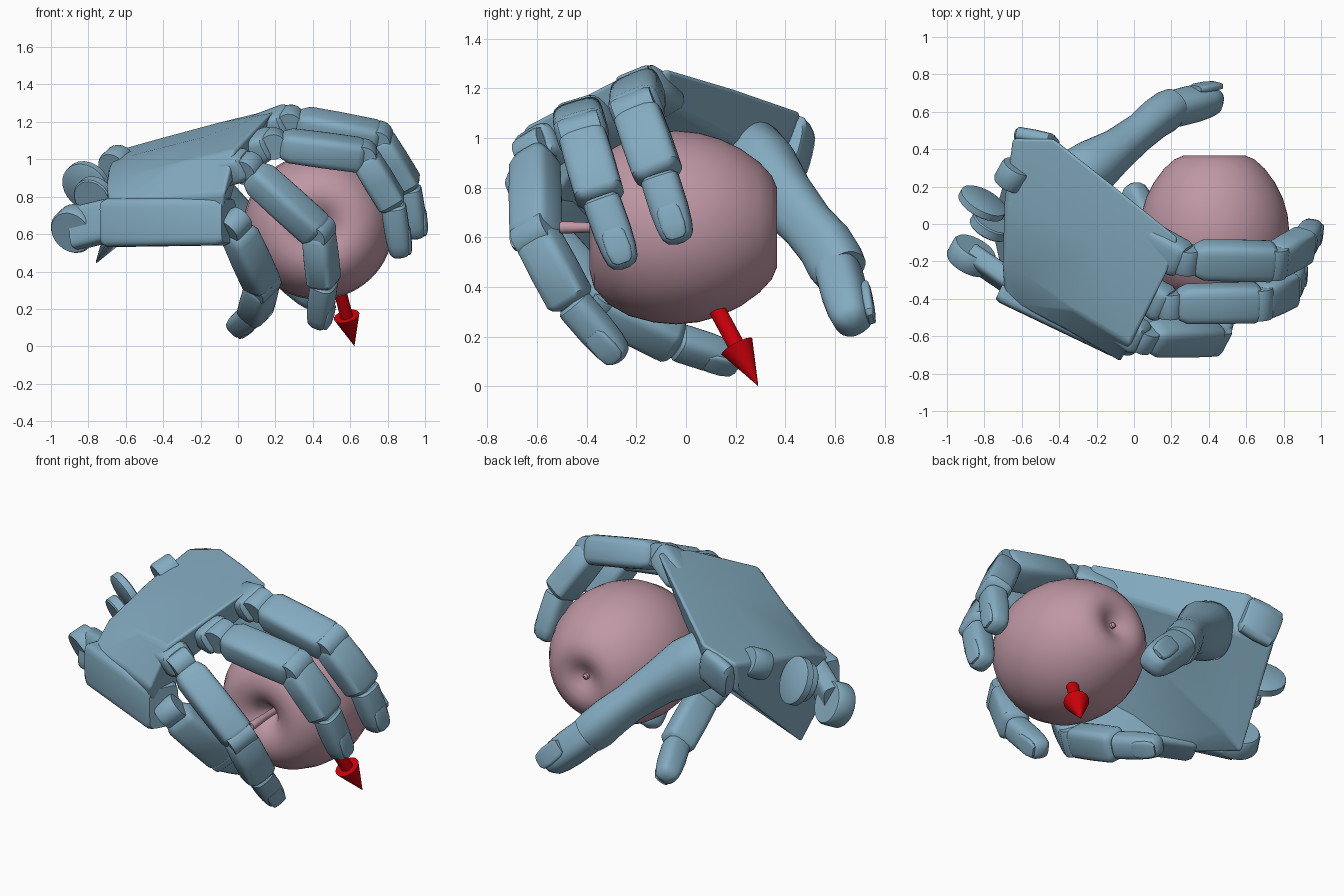
import bpy, bmesh, math
from mathutils import Vector as V

if "Cube" in bpy.data.objects:
    bpy.data.objects.remove(bpy.data.objects["Cube"])


def material(name, rgb):
    m = bpy.data.materials.new(name)
    m.diffuse_color = (*rgb, 1)
    m.use_nodes = True
    m.node_tree.nodes["Principled BSDF"].inputs["Base Color"].default_value = m.diffuse_color
    return m


BLUE = material("steel_blue", (0.23, 0.41, 0.53))
PINK = material("dusty_pink", (0.52, 0.31, 0.37))
RED = material("red", (0.6, 0.0, 0.003))


def loft(name, rings, mat, angle=35, bevel=0):
    # skin a list of equal-length point rings and cap both ends
    bm = bmesh.new()
    rows = [[bm.verts.new(p) for p in r] for r in rings]
    n = len(rows[0])
    for a, b in zip(rows, rows[1:]):
        for i in range(n):
            bm.faces.new((a[i], a[(i + 1) % n], b[(i + 1) % n], b[i]))
    bm.faces.new(rows[0])
    bm.faces.new(rows[-1])
    bmesh.ops.recalc_face_normals(bm, faces=bm.faces)
    me = bpy.data.meshes.new(name)
    bm.to_mesh(me)
    bm.free()
    ob = bpy.data.objects.new(name, me)
    bpy.context.collection.objects.link(ob)
    me.materials.append(mat)
    if bevel:
        mod = ob.modifiers.new("bevel", "BEVEL")
        mod.width, mod.segments = bevel, 3
    bpy.ops.object.select_all(action='DESELECT')
    ob.select_set(True)
    bpy.context.view_layer.objects.active = ob
    bpy.ops.object.shade_smooth_by_angle(angle=math.radians(angle))
    return ob


def ring(c, u, v, a, b, power=1.0, n=24):
    # superellipse cross-section; power below 1 makes it boxier
    pts = []
    for i in range(n):
        t = 2 * math.pi * i / n
        s, k = math.sin(t), math.cos(t)
        pts.append(c + u * a * math.copysign(abs(k) ** power, k)
                   + v * b * math.copysign(abs(s) ** power, s))
    return pts


def frame(d, side):
    d = d.normalized()
    u = (side - d * side.dot(d)).normalized()
    return u, d.cross(u)


def segment(name, p, q, side, w, h, stations, mat=BLUE, power=0.5):
    # straight limb from p to q; stations are (position, scale)
    u, v = frame(q - p, side)
    return loft(name, [ring(p.lerp(q, t), u, v, w * s, h * s, power)
                       for t, s in stations], mat)


def disc(name, c, axis, r, thick, mat=BLUE):
    a = axis.normalized()
    segment(name, c - a * thick / 2, c + a * thick / 2, V((1, 0.1, 0.2)), r, r,
            [(0, 0.93), (0.12, 1), (0.88, 1), (1, 0.93)], mat, 1.0)


BONE = [(-0.04, 0.55), (0.0, 0.78), (0.10, 0.97), (0.5, 1), (0.94, 0.99), (1.0, 0.85), (1.04, 0.6)]
TIP = [(0, 0.8), (0.04, 0.97), (0.1, 1), (0.5, 1), (0.75, 0.93),
       (0.9, 0.82), (0.97, 0.62), (1.01, 0.25)]
NAIL = [(0, .7), (.15, .95), (.6, 1), (.9, .85), (1, .5)]
C = V((.43, 0, .64))  # apple centre

# palm body: wrist outline, hollowed middle, knuckle outline
wrist = [(-.65, .46, 1.05), (-.69, .12, .96), (-.71, -.22, .86), (-.69, -.40, .76),
         (-.68, -.36, .56), (-.77, .0, .43), (-.63, .43, .87)]
wrist_in = [(-.43, .46, 1.11), (-.57, .08, 1.02), (-.6, -.26, .91), (-.6, -.45, .78),
            (-.6, -.38, .57), (-.65, -.01, .53), (-.42, .39, .88)]
middle = [(-.1, .20, 1.20), (-.18, -.13, 1.12), (-.33, -.46, .98), (-.36, -.57, .80),
          (-.36, -.5, .58), (-.24, -.16, .88), (-.08, .13, 1.02)]
knuckle = [(.24, -.07, 1.28), (.18, -.26, 1.25), (-.02, -.65, 1.05), (-.07, -.74, .82),
           (-.10, -.64, .57), (.0, -.44, .90), (.2, -.1, 1.15)]
palm = loft("palm", [[V(p) for p in r] for r in (wrist, wrist_in, middle, knuckle)], BLUE, 30, 0.02)
# rounded thumb-side corner of the wrist
segment("palm_corner", V((-.62, .47, .93)), V((-.42, .43, .99)), V((-.1, .2, 1)), .115, .045,
        [(0, .7), (.08, .95), (.5, 1), (.92, .95), (1, .7)], power=.7)

# fingers: knuckle, two joints, tip, half width
fingers = {
    "index": ((.24, -.19, 1.21), (.75, -.20, 1.11), (.91, -.11, .85), (.955, -.025, .58), .105),
    "middle": ((.15, -.43, 1.09), (.67, -.42, 1.02), (.83, -.345, .76), (.87, -.245, .48), .105),
    "ring": ((.02, -.61, .98), (.43, -.605, .61), (.46, -.46, .34), (.43, -.26, .11), .095),
    "little": ((-.03, -.64, .68), (.13, -.34, .33), (.09, -.04, .18), (-.015, .21, .10), .095),
}
forward = V((.82, -.52, .25))
back_normal = V((-.47, -.26, .84))
for name, (*pts, w) in fingers.items():
    a, b, c, d = map(V, pts)
    side = (b - a).cross(c - b).normalized()
    base = a + (b - a).normalized() * 0.09
    segment(name + "_proximal", base, b, side, w, .085, BONE)
    segment(name + "_middle", b, c, side, w * .95, .08, BONE)
    segment(name + "_distal", c, d, side, w * .74, .068, TIP, power=.65)
    disc(name + "_knuckle_pin", a + (b - a).normalized() * .04, side, .075, w * 1.3)
    disc(name + "_joint_pin", b, side, .076, w * 1.6)
    # nail on the outer side of the finger tip
    u, v = frame(d - c, side)
    if v.dot(c - C) < 0:
        v = -v
    segment(name + "_nail", c.lerp(d, .48) + v * .057, c.lerp(d, .96) + v * .047,
            side, .05, .018, NAIL)
    # ridge of the palm behind each knuckle
    if name != "little":
        top = a - back_normal * .012
        segment(name + "_ridge", top - forward * .24, top + forward * .03,
                forward.cross(back_normal), w * .95, .08,
                [(0, .6), (.2, .9), (.85, 1), (.95, .9), (1, .7)])

# bone block of the little finger along the palm edge
segment("little_metacarpal", V((-.70, -.32, .66)), V((-.05, -.63, .67)), V((0, 0, 1)),
        .13, .10, [(0, .9), (.04, 1), (.95, 1), (1, .9)], power=.35)

# thumb: smooth limb following a bent path (x, y, z, radius)
path = [(-.42, .22, .98, .09), (-.33, .24, .93, .15), (-.22, .30, .86, .15), (-.09, .395, .76, .115),
        (.03, .49, .65, .1), (.11, .56, .57, .105), (.17, .60, .50, .108), (.21, .625, .46, .1)]
c = [V(p[:3]) for p in path]
rings = []
for i, p in enumerate(path):
    u, v = frame(c[min(i + 1, len(c) - 1)] - c[max(i - 1, 0)], V((0, .5, 1)))
    rings.append(ring(c[i], u, v, p[3] * 1.08, p[3] * .95, .85))
loft("thumb", rings, BLUE, 40)
segment("thumb_tip", V((.19, .61, .48)), V((.445, .675, .24)), V((.3, 1, .4)), .09, .098, TIP, power=.75)
segment("thumb_nail", V((.33, .725, .40)), V((.455, .745, .27)), V((.8, -.2, .8)), .055, .02, NAIL)

# wrist hinge lugs
hinge = V((.42, .76, .40))
disc("wrist_lug_upper", V((-.81, .11, .86)), hinge, .135, .05)
disc("wrist_lug_center", V((-.77, -.01, .80)), hinge, .11, .06)
disc("wrist_lug_thumb", V((-.65, .26, .98)), hinge, .085, .12)
disc("wrist_lug_little", V((-.87, -.17, .63)), hinge, .125, .11)
segment("wrist_lug_arm", V((-.87, -.17, .63)), V((-.62, -.34, .69)), V((0, .2, 1)),
        .115, .06, [(0, 1), (1, 1)])

# apple turned around the y axis, with dimples at both ends
profile = [(.004, -.25), (.03, -.28), (.07, -.335), (.12, -.372), (.18, -.388), (.25, -.37),
           (.315, -.315), (.365, -.23), (.392, -.13), (.4, -.04), (.391, .05), (.365, .14),
           (.325, .22), (.27, .295), (.215, .345), (.165, .366), (.12, .366), (.075, .35),
           (.04, .33), (.004, .32)]
X, Y, Z = V((1, 0, 0)), V((0, 1, 0)), V((0, 0, 1))
loft("apple", [ring(C + Y * y, X, Z, r, r * .975, 1, 64) for r, y in profile], PINK, 80)
loft("apple_stem", [ring(C + V((x, y, 0)), X, Z, r, r, 1, 12) for x, y, r in
                    ((0, -.24, .018), (.005, -.38, .02), (.012, -.5, .025), (.012, -.51, .02))], PINK)
loft("apple_blossom_end", [ring(C + Y * y, X, Z, r, r, 1, 12) for y, r in
                           ((.3, .018), (.34, .016), (.35, .006))], PINK)

# red arrow leaving the apple
start, tip = V((.51, .06, .43)), V((.622, .29, .003))
head = tip.lerp(start, .37)
u, v = frame(tip - start, X)
loft("arrow", [ring(p, u, v, r, r, 1, 32) for p, r in
               ((start, .034), (head, .034), (head, .07), (tip, .001))], RED, 30)
